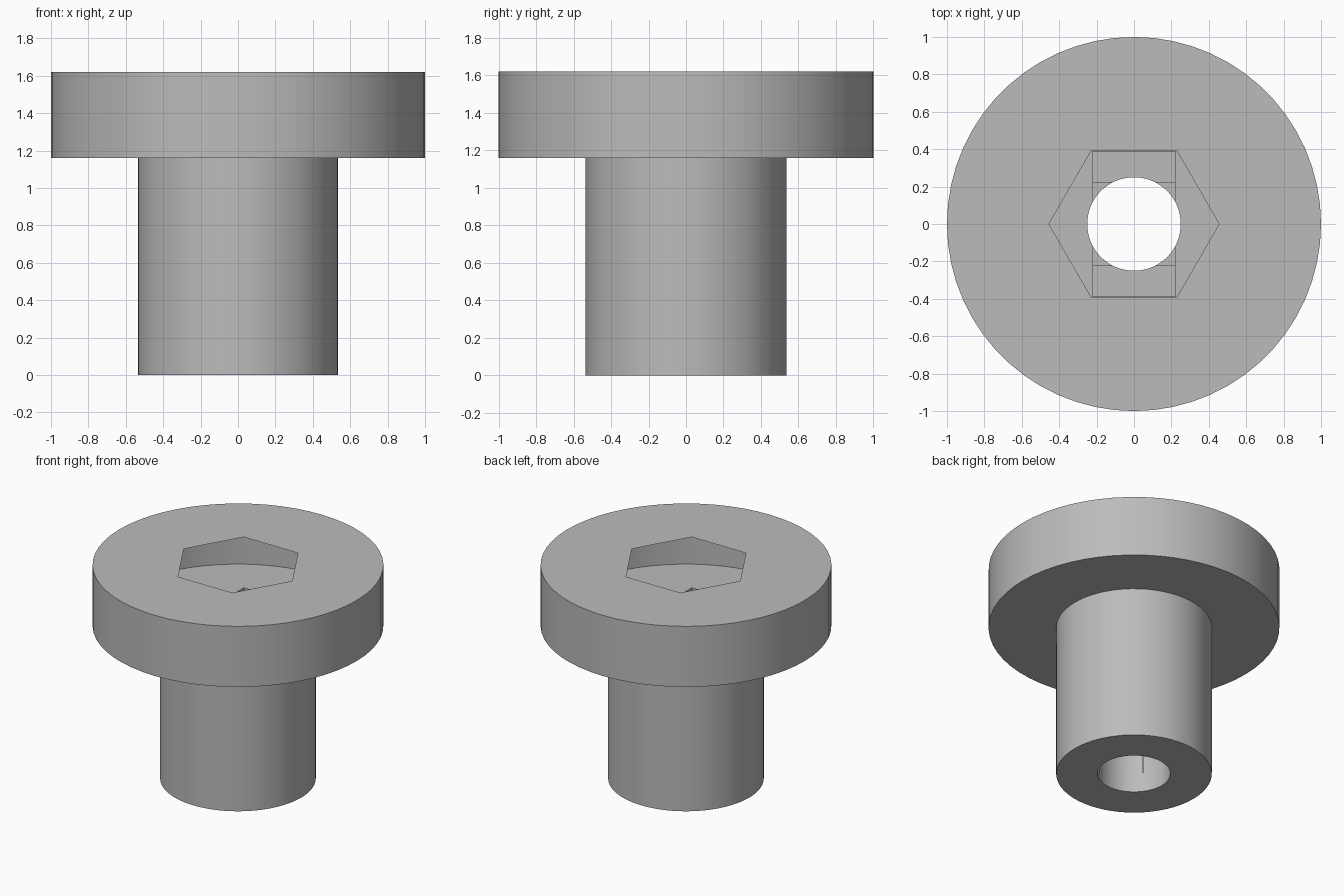
import bpy
import bmesh
from math import pi
from mathutils import Matrix

cube = bpy.data.objects.get("Cube")
if cube:
    bpy.data.objects.remove(cube, do_unlink=True)

HEIGHT, SHOULDER = 1.62, 1.16
HEX_FLOOR, STEP = 1.24, 0.03
SEGMENTS = 60

metal = bpy.data.materials.new("plain_grey")
metal.use_nodes = True
grey = (0.5, 0.5, 0.5, 1)
metal.diffuse_color = grey
metal.node_tree.nodes["Principled BSDF"].inputs["Base Color"].default_value = grey


def make_object(name, bm):
    mesh = bpy.data.meshes.new(name)
    bmesh.ops.recalc_face_normals(bm, faces=bm.faces)
    bm.to_mesh(mesh)
    bm.free()
    mesh.materials.append(metal)
    obj = bpy.data.objects.new(name, mesh)
    bpy.context.collection.objects.link(obj)
    return obj


def prism(name, radius, sides, bottom, top):
    bm = bmesh.new()
    bmesh.ops.create_cone(bm, cap_ends=True, segments=sides, radius1=radius,
                          radius2=radius, depth=top - bottom,
                          matrix=Matrix.Translation((0, 0, (bottom + top) / 2))
                          @ Matrix.Rotation(pi / 2, 4, "Z"))
    return make_object(name, bm)


def box(name, half_x, half_y, bottom, top):
    bm = bmesh.new()
    bmesh.ops.create_cube(bm, size=2)
    bmesh.ops.scale(bm, verts=bm.verts, vec=(half_x, half_y, (top - bottom) / 2))
    bmesh.ops.translate(bm, verts=bm.verts, vec=(0, 0, (bottom + top) / 2))
    return make_object(name, bm)


# Stepped body: shank and wide head turned from one profile
bm = bmesh.new()
profile = [(0, 0), (0.535, 0), (0.535, SHOULDER), (1, SHOULDER), (1, HEIGHT), (0, HEIGHT)]
verts = [bm.verts.new((x, 0, z)) for x, z in profile]
edges = [bm.edges.new(pair) for pair in zip(verts, verts[1:])]
bmesh.ops.spin(bm, geom=verts + edges, cent=(0, 0, 0), axis=(0, 0, 1),
               angle=2 * pi, steps=SEGMENTS, use_merge=False)
bmesh.ops.remove_doubles(bm, verts=bm.verts, dist=1e-4)
bolt = make_object("flanged_bushing", bm)

# Through hole, square step, slot step and hexagonal socket
above = HEIGHT + 0.2
cutters = [
    prism("hole_cutter", 0.25, SEGMENTS, -0.2, above),
    box("square_step_cutter", 0.223, 0.223, HEX_FLOOR - 2 * STEP, above),
    box("slot_step_cutter", 0.223, 0.39, HEX_FLOOR - STEP, above),
    prism("hex_socket_cutter", 0.455, 6, HEX_FLOOR, above),
]
# Turn the hexagon so its corners point along x
cutters[-1].data.transform(Matrix.Rotation(
    0 if max(v.co.x for v in cutters[-1].data.vertices) > 0.45 else pi / 6, 4, "Z"))

bpy.context.view_layer.objects.active = bolt
for cutter in cutters:
    cut = bolt.modifiers.new(cutter.name, "BOOLEAN")
    cut.operation = "DIFFERENCE"
    cut.solver = "EXACT"
    cut.object = cutter
    bpy.ops.object.modifier_apply(modifier=cut.name)
for cutter in cutters:
    bpy.data.objects.remove(cutter, do_unlink=True)

# Smooth round walls, sharp rims and socket corners
bpy.ops.object.select_all(action="DESELECT")
bolt.select_set(True)
bpy.ops.object.shade_smooth_by_angle(angle=pi / 6)
